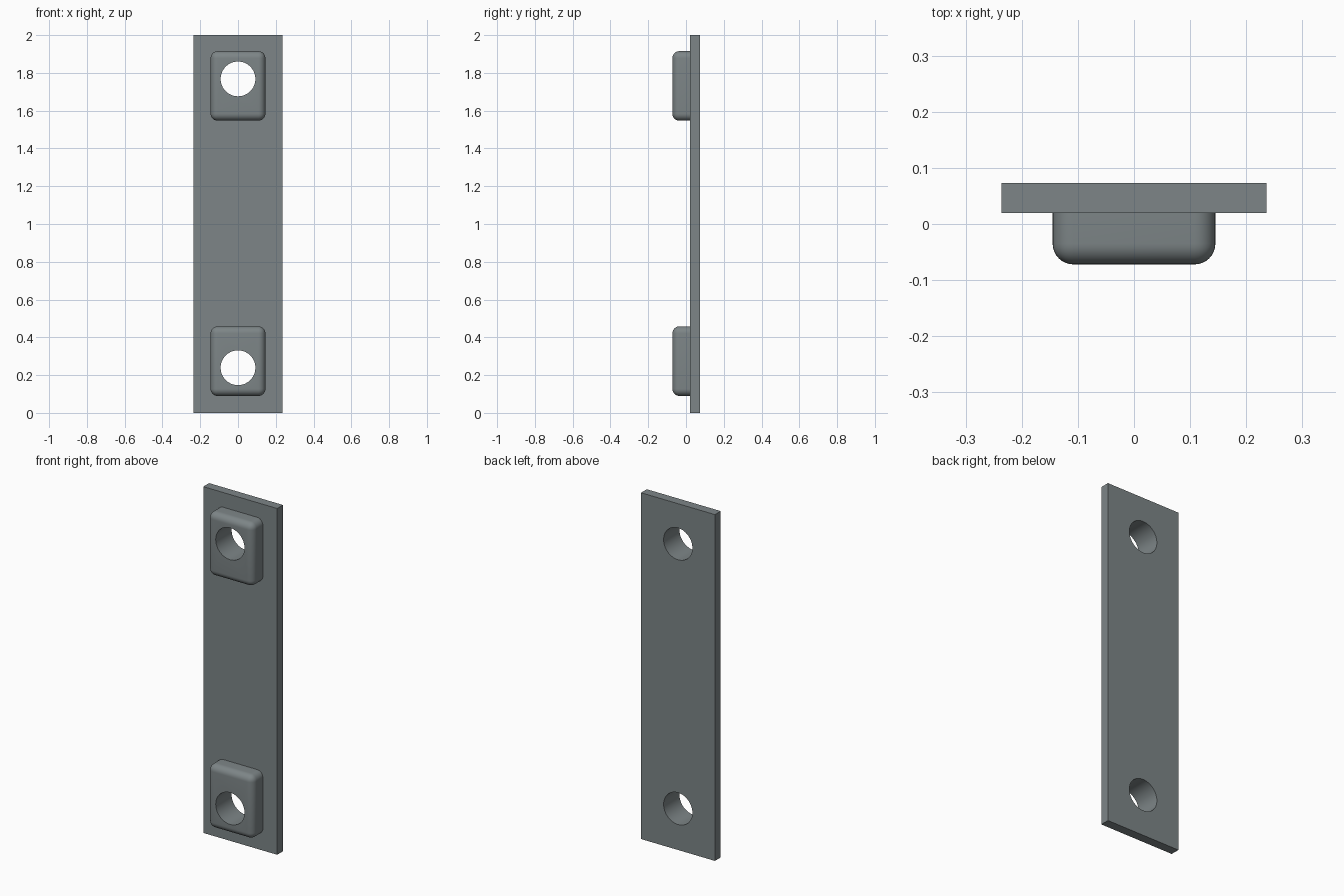
import bpy, bmesh, math
from mathutils import Matrix, Vector

if "Cube" in bpy.data.objects:
    bpy.data.objects.remove(bpy.data.objects["Cube"])

grey = bpy.data.materials.new("slate_grey")
grey.diffuse_color = (0.205, 0.235, 0.242, 1)
grey.use_nodes = True
grey.node_tree.nodes["Principled BSDF"].inputs["Base Color"].default_value = grey.diffuse_color


def add_object(name, bm):
    mesh = bpy.data.meshes.new(name)
    bm.to_mesh(mesh)
    bm.free()
    mesh.materials.append(grey)
    obj = bpy.data.objects.new(name, mesh)
    bpy.context.collection.objects.link(obj)
    return obj


def box(name, low, high, radius=0):
    """Box between two corners, optionally rounded on all but its rear edges."""
    low, high = Vector(low), Vector(high)
    bm = bmesh.new()
    bmesh.ops.create_cube(bm, size=1, matrix=Matrix.Translation((low + high) / 2)
                          @ Matrix.Diagonal((*(high - low), 1)))
    if radius:
        edges = [e for e in bm.edges if min(v.co.y for v in e.verts) < high.y - 1e-4]
        bmesh.ops.bevel(bm, geom=edges, offset=radius, segments=8, profile=0.5,
                        affect='EDGES', clamp_overlap=True)
    return add_object(name, bm)


def cylinder(name, z, radius):
    bm = bmesh.new()
    bmesh.ops.create_cone(bm, cap_ends=True, segments=64, radius1=radius, radius2=radius,
                          depth=0.6, matrix=Matrix.Translation((0, 0, z))
                          @ Matrix.Rotation(math.pi / 2, 4, 'X'))
    return add_object(name, bm)


def combine(target, tool, operation):
    mod = target.modifiers.new(operation.lower(), 'BOOLEAN')
    mod.operation, mod.object, mod.solver = operation, tool, 'EXACT'
    bpy.context.view_layer.objects.active = target
    bpy.ops.object.modifier_apply(modifier=mod.name)
    bpy.data.objects.remove(tool)


# Flat backing plate
plate = box("mounting_plate", (-0.236, 0.02, 0), (0.236, 0.073, 2))

# Rounded pads, sunk slightly into the plate, each with a through hole
for pad_low, hole_z in ((0.09, 0.239), (1.547, 1.768)):
    pad = box("pad", (-0.145, -0.072, pad_low), (0.145, 0.035, pad_low + 0.368), 0.037)
    combine(plate, pad, 'UNION')
    combine(plate, cylinder("hole_cutter", hole_z, 0.092), 'DIFFERENCE')

# Smooth rounds and bores, crisp edges elsewhere
bpy.ops.object.select_all(action='DESELECT')
plate.select_set(True)
bpy.context.view_layer.objects.active = plate
bpy.ops.object.shade_smooth_by_angle(angle=math.radians(30))
